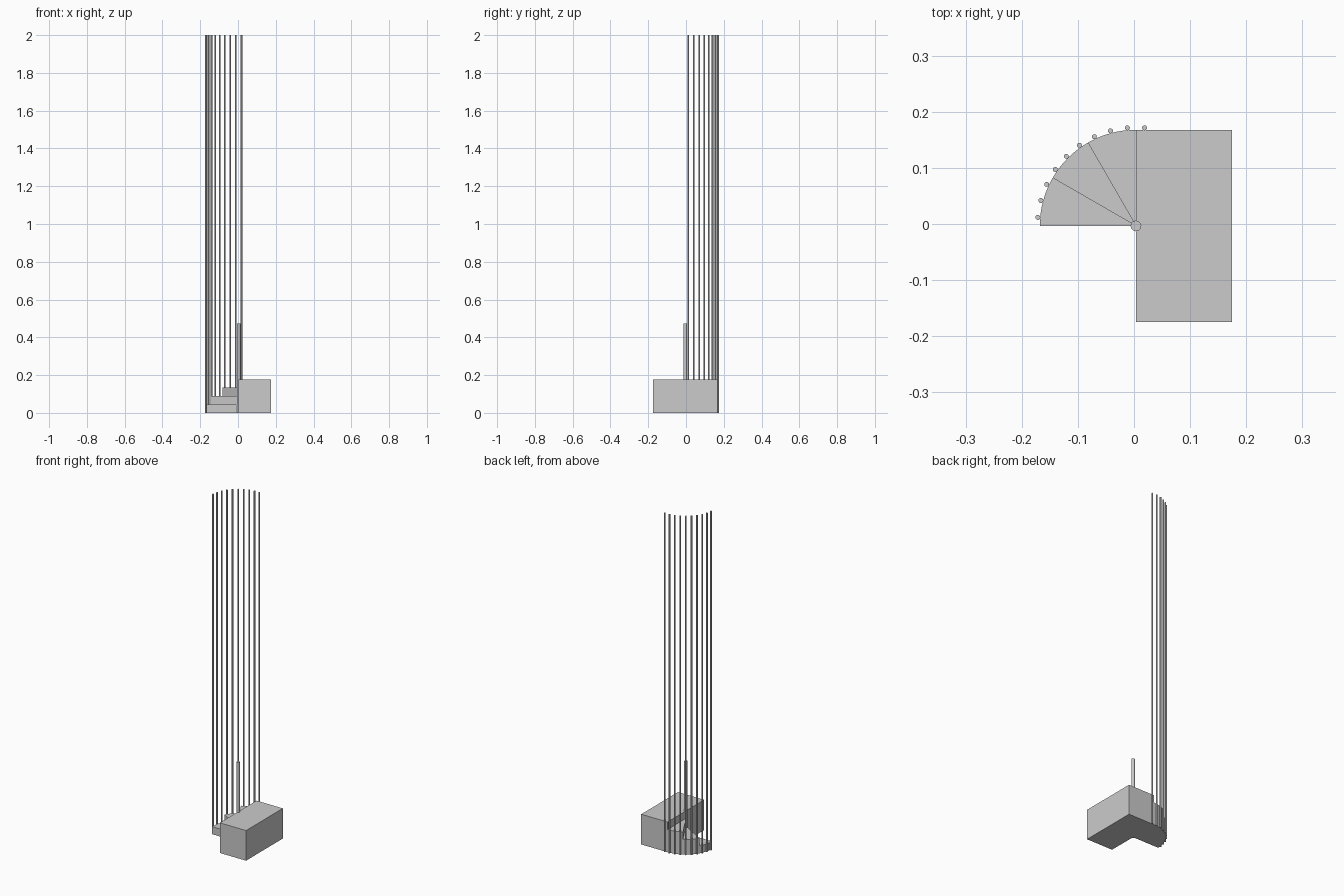
import bpy, bmesh, math
from math import cos, sin, radians

if "Cube" in bpy.data.objects:
    bpy.data.objects.remove(bpy.data.objects["Cube"])

CX, CY = 0.0035, -0.0035      # stair axis
R, RISE = 0.1714, 0.0445      # tread radius, step rise


def prism(name, pts, height):
    """Extrude a counter-clockwise outline from the floor."""
    bm = bmesh.new()
    face = bm.faces.new([bm.verts.new((CX + x, CY + y, 0)) for x, y in pts])
    ext = bmesh.ops.extrude_face_region(bm, geom=[face])
    top = [v for v in ext["geom"] if isinstance(v, bmesh.types.BMVert)]
    bmesh.ops.translate(bm, verts=top, vec=(0, 0, height))
    bmesh.ops.recalc_face_normals(bm, faces=bm.faces)
    me = bpy.data.meshes.new(name)
    bm.to_mesh(me)
    bm.free()
    ob = bpy.data.objects.new(name, me)
    bpy.context.collection.objects.link(ob)
    return ob


def rod(name, x, y, radius, height):
    bpy.ops.mesh.primitive_cylinder_add(vertices=20, radius=radius, depth=height,
                                        location=(CX + x, CY + y, height / 2))
    ob = bpy.context.object
    ob.name = name
    bpy.ops.object.shade_smooth_by_angle(angle=radians(40))


# Upper landing block
prism("landing", [(0, -R), (R, -R), (R, R), (0, R)], 4 * RISE)

# Three winder steps, each a solid 30 degree wedge
for i in range(3):
    start = 150 - 30 * i
    arc = [(R * cos(radians(start + 30 * k / 10)), R * sin(radians(start + 30 * k / 10)))
           for k in range(11)]
    prism(f"winder_step_{i + 1}", [(0, 0)] + arc, RISE * (i + 1))

# Central newel post
rod("newel_post", 0, 0, 0.0095, 0.472)

# Tall vertical bars around the outside of the curve
for i in range(10):
    a = radians(175 - 10 * i)
    rod(f"bar_{i + 1}", 0.1755 * cos(a), 0.1755 * sin(a), 0.0044, 2.0)
